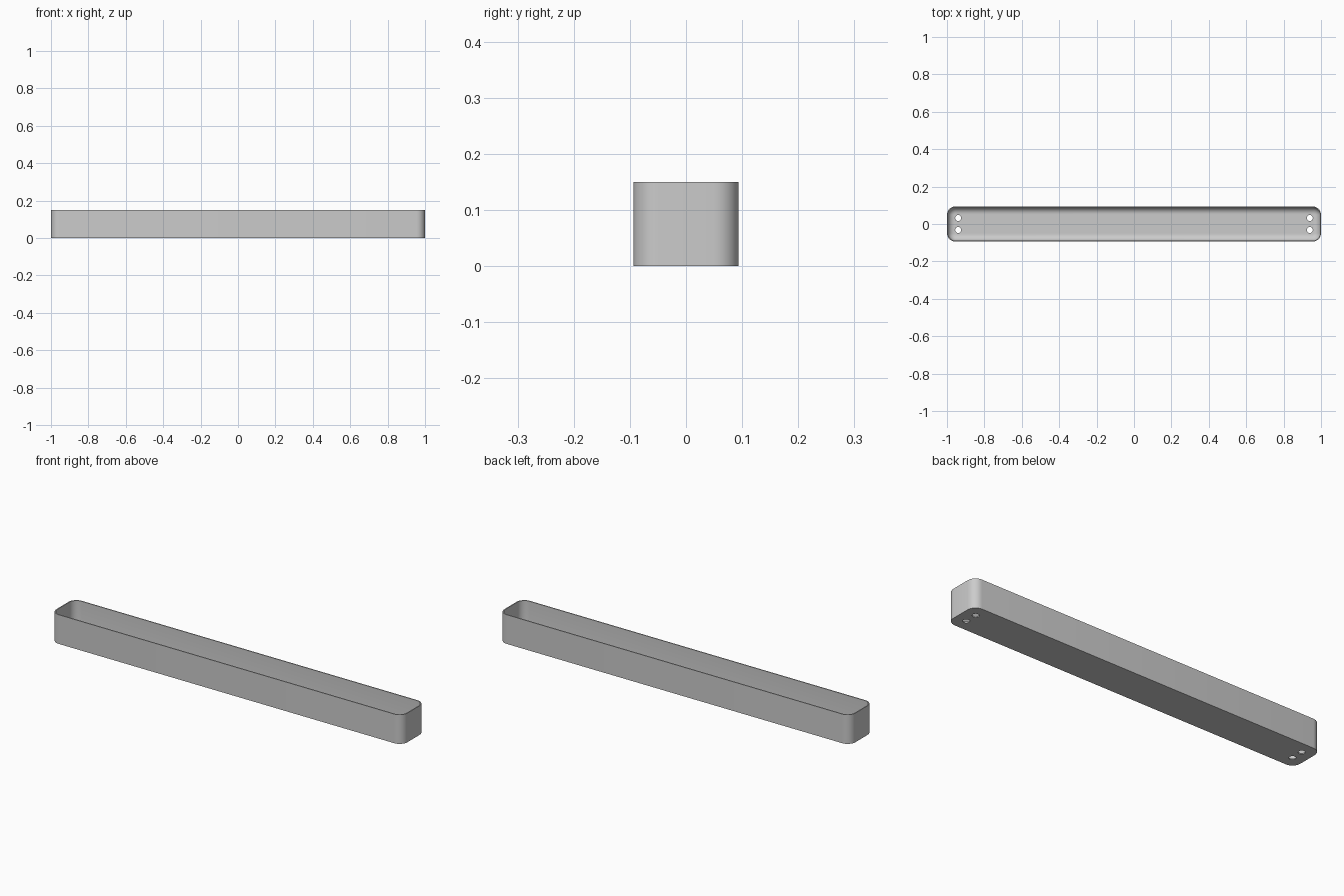
import bpy, bmesh
from math import sin, cos, pi, radians

cube = bpy.data.objects.get("Cube")
if cube:
    bpy.data.objects.remove(cube)

HALF_X, HALF_Y, HEIGHT = 1.0, 0.094, 0.15
CORNER, WALL, FLOOR, FILLET = 0.045, 0.005, 0.006, 0.035
HOLE_X, HOLE_Y, HOLE_R = 0.94, 0.032, 0.016
STEPS = 8

grey = bpy.data.materials.new("plain grey")
grey.use_nodes = True
colour = (0.6, 0.6, 0.6, 1)
grey.diffuse_color = colour
grey.node_tree.nodes["Principled BSDF"].inputs["Base Color"].default_value = colour


def ring(bm, inset, z):
    """Rounded rectangle, offset inwards by inset."""
    r = CORNER - inset
    verts = []
    for k, (sx, sy) in enumerate([(1, 1), (-1, 1), (-1, -1), (1, -1)]):
        for i in range(STEPS + 1):
            a = (k + i / STEPS) * pi / 2
            verts.append(bm.verts.new((sx * (HALF_X - CORNER) + r * cos(a),
                                       sy * (HALF_Y - CORNER) + r * sin(a), z)))
    return verts


# Trough: outer wall, rim, inner wall and rounded inner floor edge
bm = bmesh.new()
rings = [ring(bm, 0, 0), ring(bm, 0, HEIGHT), ring(bm, WALL, HEIGHT)]
for i in range(STEPS + 1):
    a = i / STEPS * pi / 2
    rings.append(ring(bm, WALL + FILLET * (1 - cos(a)), FLOOR + FILLET * (1 - sin(a))))
for low, high in zip(rings, rings[1:]):
    n = len(low)
    for i in range(n):
        j = (i + 1) % n
        bm.faces.new((low[i], low[j], high[j], high[i]))
bm.faces.new(rings[0][::-1])
bm.faces.new(rings[-1])
bmesh.ops.recalc_face_normals(bm, faces=bm.faces)
mesh = bpy.data.meshes.new("trough")
bm.to_mesh(mesh)
bm.free()
mesh.materials.append(grey)
trough = bpy.data.objects.new("trough", mesh)
bpy.context.collection.objects.link(trough)

# Drain holes: a pair at each end
for sx in (-1, 1):
    for sy in (-1, 1):
        bpy.ops.mesh.primitive_cylinder_add(vertices=24, radius=HOLE_R, depth=0.06,
                                            location=(sx * HOLE_X, sy * HOLE_Y, 0))
        cutter = bpy.context.object
        cutter.name = "drain_hole_cutter"
        cutter.hide_render = True
        cutter.data.materials.append(grey)
        bpy.context.view_layer.objects.active = trough
        mod = trough.modifiers.new("drain_hole", 'BOOLEAN')
        mod.operation = 'DIFFERENCE'
        mod.solver = 'EXACT'
        mod.object = cutter
        bpy.ops.object.modifier_apply(modifier=mod.name)
        bpy.data.objects.remove(cutter)

bpy.ops.object.select_all(action='DESELECT')
trough.select_set(True)
bpy.context.view_layer.objects.active = trough
bpy.ops.object.shade_smooth_by_angle(angle=radians(30))
